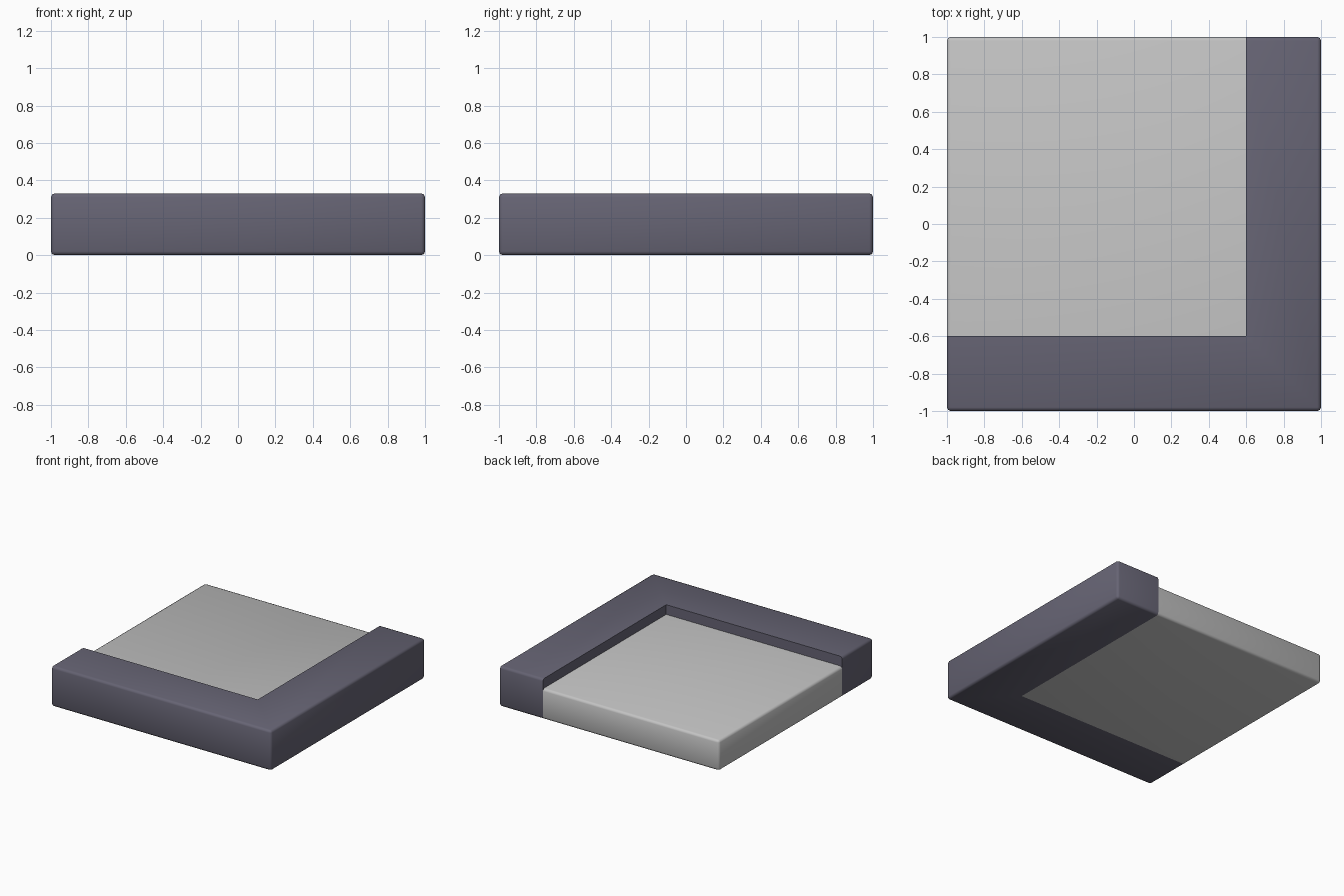
import bpy, bmesh

if "Cube" in bpy.data.objects:
    bpy.data.objects.remove(bpy.data.objects["Cube"])


def material(name, rgb):
    m = bpy.data.materials.new(name)
    m.diffuse_color = (*rgb, 1)
    m.use_nodes = True
    m.node_tree.nodes["Principled BSDF"].inputs["Base Color"].default_value = m.diffuse_color
    return m


def prism(name, outline, height, mat, is_soft):
    """Extrude an outline up from z = 0 and round the edges chosen by is_soft."""
    bm = bmesh.new()
    base = bm.faces.new([bm.verts.new((x, y, 0)) for x, y in outline])
    top = bmesh.ops.extrude_face_region(bm, geom=[base])["geom"]
    for v in top:
        if isinstance(v, bmesh.types.BMVert):
            v.co.z = height
    bmesh.ops.recalc_face_normals(bm, faces=bm.faces)
    soft = [e for e in bm.edges if is_soft((e.verts[0].co + e.verts[1].co) / 2)]
    bmesh.ops.bevel(bm, geom=soft, offset=0.02, segments=2, profile=0.5,
                    affect='EDGES', clamp_overlap=True)
    bmesh.ops.recalc_face_normals(bm, faces=bm.faces)
    mesh = bpy.data.meshes.new(name)
    bm.to_mesh(mesh)
    bm.free()
    mesh.materials.append(mat)
    obj = bpy.data.objects.new(name, mesh)
    bpy.context.collection.objects.link(obj)
    bpy.context.view_layer.objects.active = obj
    obj.select_set(True)
    bpy.ops.object.shade_smooth_by_angle(angle=0.9)
    obj.select_set(False)


CURB, ROAD, IN = 0.33, 0.25, 0.6
curb_grey = material("curb slate", (0.133, 0.127, 0.174))
road_grey = material("road grey", (0.54, 0.54, 0.54))

# L-shaped raised curb along the front and right; its inner walls stay sharp
prism("curb", [(-1, -1), (1, -1), (1, 1), (IN, 1), (IN, -IN), (-1, -IN)],
      CURB, curb_grey,
      lambda c: abs(c.x) > 0.99 and c.y < -0.99 or c.x > 0.99
      or c.y < -0.99 or ((c.x < -0.99 or c.y > 0.99)
                         and abs(c.z - CURB / 2) > 0.01))

# Lower road slab filling the corner, rounded on its open sides only
prism("road_slab", [(-1, -IN), (IN, -IN), (IN, 1), (-1, 1)],
      ROAD, road_grey,
      lambda c: (c.x < -0.99 and c.y > -IN + 0.01)
      or (c.y > 0.99 and c.x < IN - 0.01))
